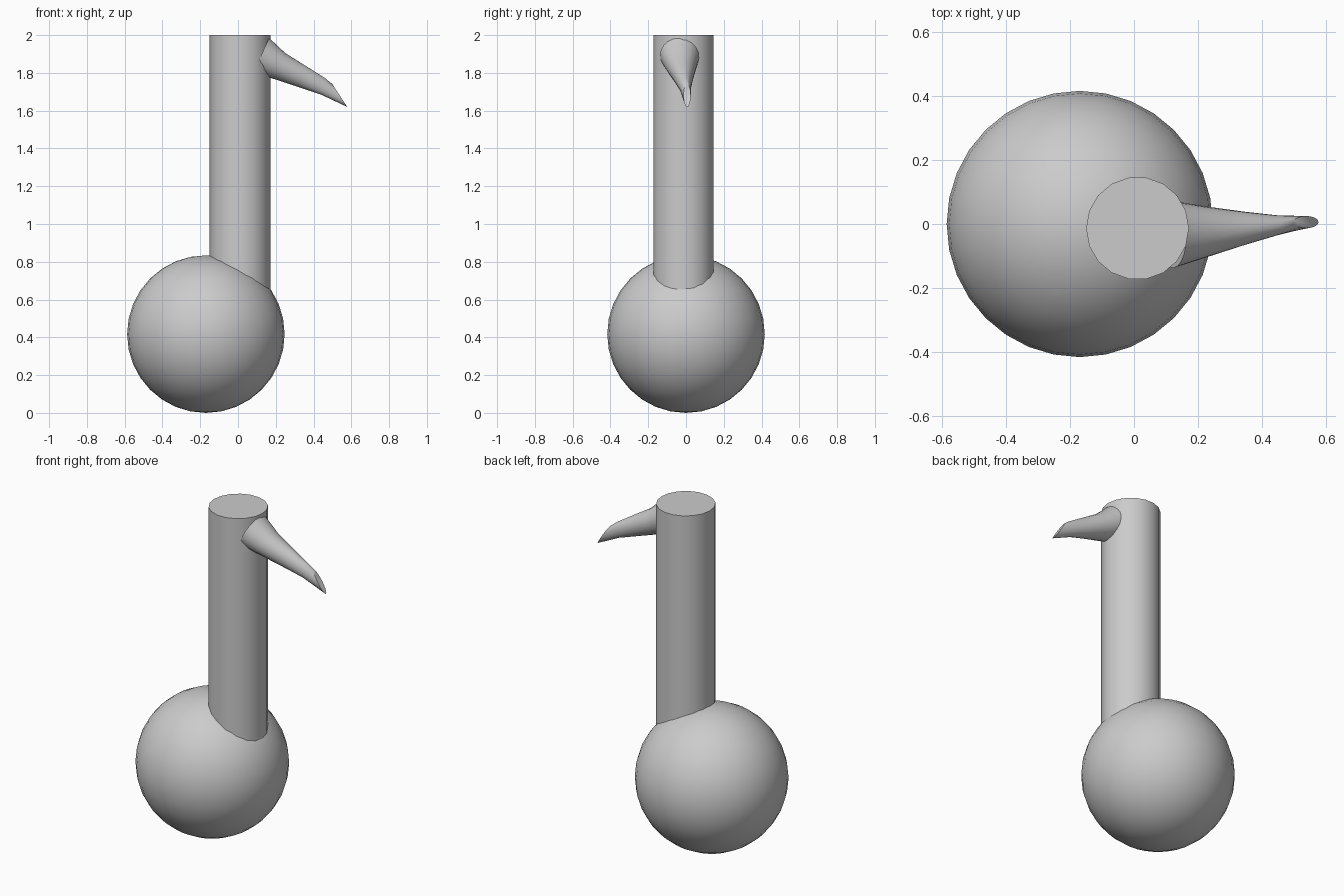
import bpy, bmesh, math

if "Cube" in bpy.data.objects:
    bpy.data.objects.remove(bpy.data.objects["Cube"])


def smooth(obj, angle=40):
    bpy.ops.object.select_all(action='DESELECT')
    obj.select_set(True)
    bpy.context.view_layer.objects.active = obj
    bpy.ops.object.shade_smooth_by_angle(angle=math.radians(angle))


# Round body
bpy.ops.mesh.primitive_uv_sphere_add(segments=32, ring_count=16, radius=0.417,
                                     location=(-0.17, 0, 0.417))
body = bpy.context.object
body.name = "body"
smooth(body)

# Neck, with its lower end sunk into the body
NECK_BOTTOM, NECK_TOP = 0.5, 2.0
bpy.ops.mesh.primitive_cylinder_add(vertices=18, radius=0.161, depth=NECK_TOP - NECK_BOTTOM,
                                    location=(0.011, -0.0135, (NECK_TOP + NECK_BOTTOM) / 2),
                                    rotation=(0, 0, math.pi / 2))
neck = bpy.context.object
neck.name = "neck"
smooth(neck)

# Beak: elliptical rings lofted towards an oblique cut tip
# each ring: upper (x, z), lower (x, z), y centre, half width
RINGS = [
    ((0.165, 1.985), (0.08, 1.80), -0.033, 0.105),
    ((0.25, 1.905), (0.20, 1.765), -0.025, 0.080),
    ((0.365, 1.833), (0.32, 1.725), -0.014, 0.053),
    ((0.46, 1.773), (0.44, 1.685), -0.004, 0.031),
    ((0.50, 1.74), (0.578, 1.62), 0.006, 0.019),
]
SIDES = 20
bm = bmesh.new()
loops = []
for (ux, uz), (lx, lz), yc, half in RINGS:
    loop = []
    for i in range(SIDES):
        a = 2 * math.pi * i / SIDES
        t = (1 + math.cos(a)) / 2
        loop.append(bm.verts.new((lx + (ux - lx) * t, yc + half * math.sin(a),
                                  lz + (uz - lz) * t)))
    loops.append(loop)
for a, b in zip(loops, loops[1:]):
    for i in range(SIDES):
        j = (i + 1) % SIDES
        bm.faces.new((a[i], a[j], b[j], b[i]))
bm.faces.new(loops[0])
bm.faces.new(loops[-1])
bmesh.ops.recalc_face_normals(bm, faces=bm.faces)
mesh = bpy.data.meshes.new("beak")
bm.to_mesh(mesh)
bm.free()
beak = bpy.data.objects.new("beak", mesh)
bpy.context.collection.objects.link(beak)
smooth(beak)
